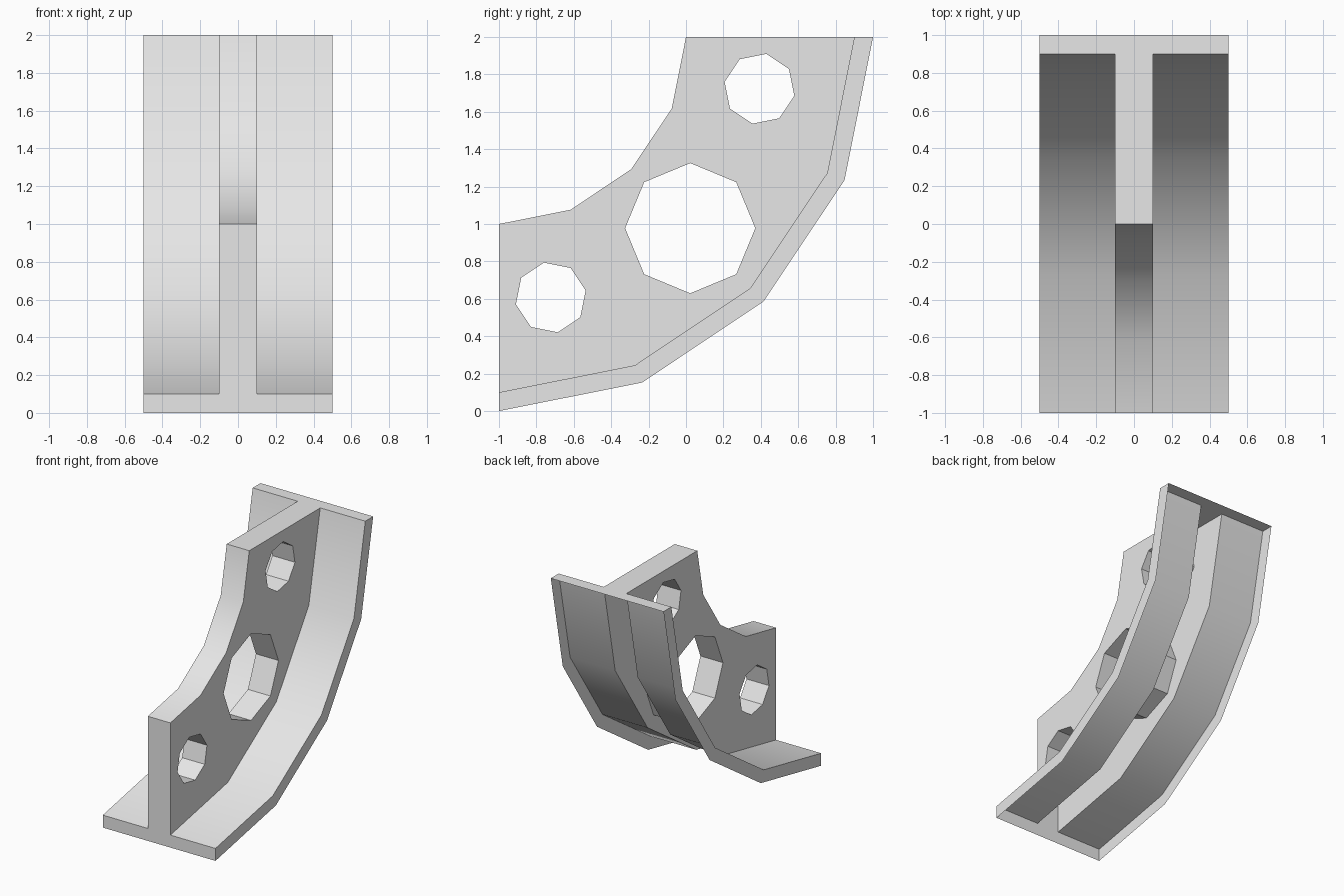
import bpy, bmesh, math
from mathutils import Vector

if "Cube" in bpy.data.objects:
    bpy.data.objects.remove(bpy.data.objects["Cube"])

STEPS = 4                      # straight segments in the quarter bend
R_IN, R_PLATE, R_OUT = 1.0, 1.9, 2.0
WEB, FLANGE = 0.1, 0.5         # half widths

grey = bpy.data.materials.new("light_grey")
grey.diffuse_color = (0.8, 0.8, 0.8, 1)
grey.use_nodes = True
grey.node_tree.nodes["Principled BSDF"].inputs["Base Color"].default_value = grey.diffuse_color


def polar(x, r, deg):
    # point on the bend, whose centre is at y = -1, z = 2
    a = math.radians(deg)
    return Vector((x, -1 + r * math.cos(a), 2 - r * math.sin(a)))


def arc(x, r):
    return [polar(x, r, 90 * i / STEPS) for i in range(STEPS + 1)]


def octagon(x, r, deg, size):
    # hole outline, one corner pointing along the radius
    c = polar(x, r, deg)
    return [c + Vector((0, size * math.cos(t), size * math.sin(t)))
            for t in (math.radians(45 * k - deg) for k in range(8))]


def face(bm, pts, hint):
    f = bm.faces.new([bm.verts.new(p) for p in pts])
    f.normal_update()
    if f.normal.dot(hint) < 0:
        f.normal_flip()


def strip(bm, a, b, hint_fn, closed=False):
    n = len(a)
    for i in range(n if closed else n - 1):
        j = (i + 1) % n
        pts = [a[i], a[j], b[j], b[i]]
        face(bm, pts, hint_fn(sum(pts, Vector()) / 4))


def finish(bm, name):
    bmesh.ops.remove_doubles(bm, verts=bm.verts, dist=0.0005)
    me = bpy.data.meshes.new(name)
    bm.to_mesh(me)
    bm.free()
    me.materials.append(grey)
    ob = bpy.data.objects.new(name, me)
    bpy.context.collection.objects.link(ob)
    bpy.ops.object.select_all(action='DESELECT')
    ob.select_set(True)
    bpy.context.view_layer.objects.active = ob
    bpy.ops.object.shade_smooth_by_angle(angle=math.radians(30))


def to_centre(p):
    return Vector((0, -1 - p.y, 2 - p.z))


HOLES = [(1.42, 11.25, 0.19), (1.446, 45, 0.348), (1.42, 78.75, 0.19)]
ENDS = [(0, Vector((0, 0, 1))), (90, Vector((0, -1, 0)))]

# hollow web: two pierced side walls, inner curve, hole tubes and end caps
bm = bmesh.new()
for s in (-1, 1):
    x = s * WEB
    loops = [arc(x, R_IN) + arc(x, R_PLATE)[::-1]]
    loops += [octagon(x, *h) for h in HOLES]
    edges = []
    for loop in loops:
        vs = [bm.verts.new(p) for p in loop]
        edges += [bm.edges.new((vs[i - 1], vs[i])) for i in range(len(vs))]
    side = Vector((s, 0, 0))
    res = bmesh.ops.triangle_fill(bm, edges=edges, use_beauty=True, normal=side)
    for f in res["geom"]:
        if isinstance(f, bmesh.types.BMFace):
            f.normal_update()
            if f.normal.x * s < 0:
                f.normal_flip()
strip(bm, arc(-WEB, R_IN), arc(WEB, R_IN), to_centre)
for h in HOLES:
    c = polar(0, h[0], h[1])
    strip(bm, octagon(-WEB, *h), octagon(WEB, *h), lambda p: c - p, True)
for deg, n in ENDS:
    face(bm, [polar(-WEB, R_IN, deg), polar(WEB, R_IN, deg),
              polar(WEB, R_PLATE, deg), polar(-WEB, R_PLATE, deg)], n)
finish(bm, "web")

# curved flange, open on its outer side: plates, side rims and end caps
bm = bmesh.new()
for s in (-1, 1):
    strip(bm, arc(s * WEB, R_PLATE), arc(s * FLANGE, R_PLATE), to_centre)
    strip(bm, arc(s * FLANGE, R_PLATE), arc(s * FLANGE, R_OUT),
          lambda p: Vector((s, 0, 0)))
for deg, n in ENDS:
    face(bm, [polar(-FLANGE, R_PLATE, deg), polar(-WEB, R_PLATE, deg),
              polar(WEB, R_PLATE, deg), polar(FLANGE, R_PLATE, deg),
              polar(FLANGE, R_OUT, deg), polar(-FLANGE, R_OUT, deg)], n)
finish(bm, "flange")
